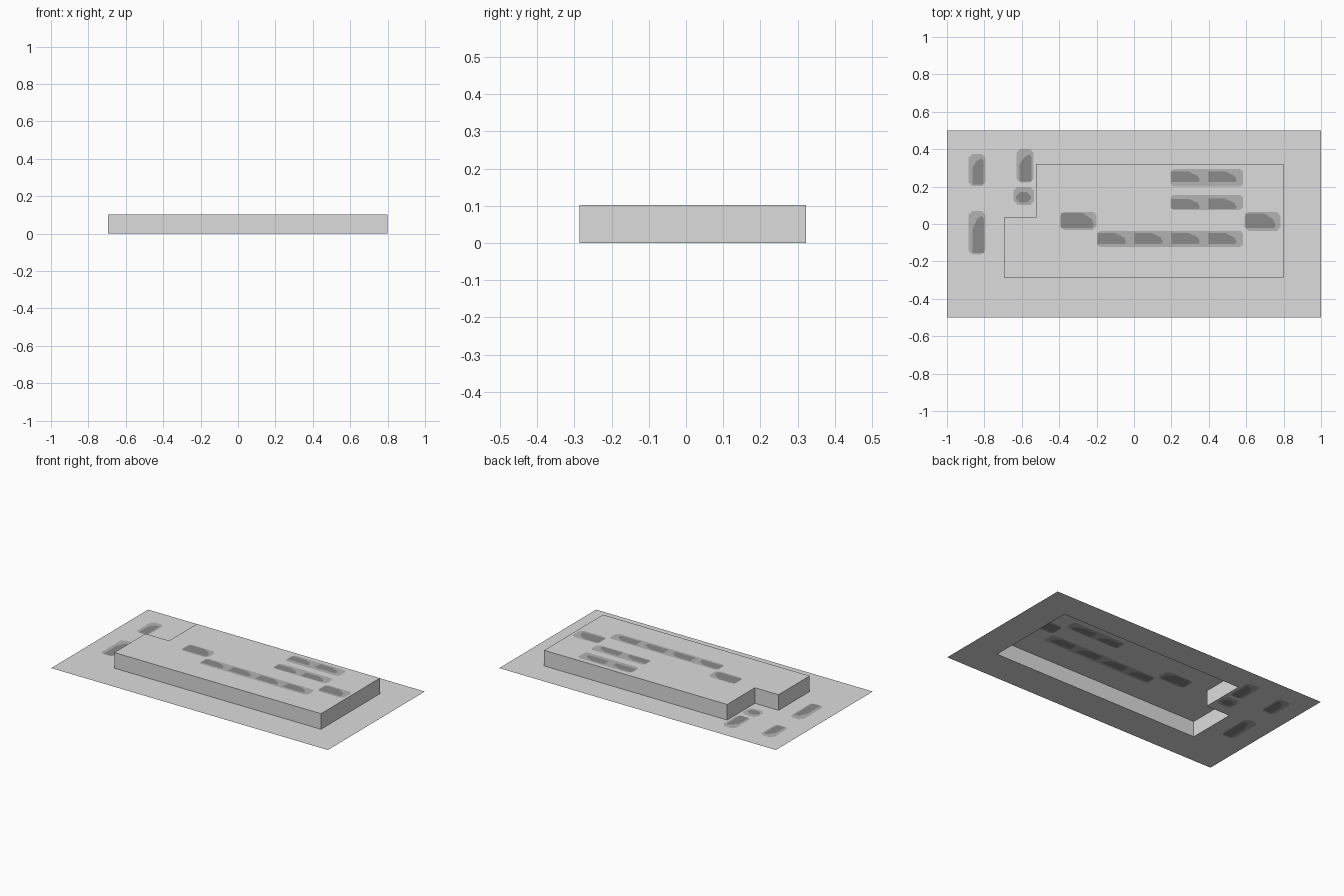
import bpy, bmesh
from mathutils import Vector
from mathutils.geometry import delaunay_2d_cdt

if "Cube" in bpy.data.objects:
    bpy.data.objects.remove(bpy.data.objects["Cube"])

HEIGHT = 0.102


def material(name, v):
    m = bpy.data.materials.new(name)
    m.diffuse_color = (v, v, v, 1)
    m.use_nodes = True
    m.node_tree.nodes["Principled BSDF"].inputs["Base Color"].default_value = m.diffuse_color
    return m


MATS = [material("light grey", 0.72), material("mid grey", 0.45), material("dark grey", 0.26)]


def rect(x0, x1, y0, y1):
    return [(x0, y0), (x1, y0), (x1, y1), (x0, y1)]


def halo(x0, x1, y0, y1, c=0.02):
    # rectangle with cut corners
    return [(x0 + c, y0), (x1 - c, y0), (x1, y0 + c), (x1, y1 - c),
            (x1 - c, y1), (x0 + c, y1), (x0, y1 - c), (x0, y0 + c)]


def dash_right(x0, x1, y0, y1):
    # flat left end, tapering towards +x
    h = y1 - y0
    return [(x0, y0), (x1 - 0.008, y0), (x1, y0 + 0.2 * h),
            (x1 - 0.012, y0 + 0.6 * h), (x1 - 0.06, y1), (x0, y1)]


def dash_up(x0, x1, y0, y1):
    # flat lower end, tapering towards +y
    w = x1 - x0
    t = 0.35 * (y1 - y0)
    return [(x0, y0), (x1, y0), (x1, y1 - 0.015), (x1 - 0.2 * w, y1),
            (x0 + 0.4 * w, y1 - 0.015), (x0, y1 - t)]


def sheet(bm, z, outline, halos, darks, hole=None):
    # flat sheet with the painted patches cut into it
    loops = [outline] + halos + darks + ([hole] if hole else [])
    pts, faces = [], []
    for lp in loops:
        faces.append(list(range(len(pts), len(pts) + len(lp))))
        pts += [Vector(p) for p in lp]
    vs, _, fs, _, _, origin = delaunay_2d_cdt(pts, [], faces, 1, 1e-5)
    bv = [bm.verts.new((v.x, v.y, z)) for v in vs]
    first_dark = 1 + len(halos)
    last_dark = first_dark + len(darks)
    for f, ids in zip(fs, origin):
        if hole and last_dark in ids:
            continue
        face = bm.faces.new([bv[i] for i in f])
        face.normal_update()
        if face.normal.z < 0:
            face.normal_flip()
        if any(first_dark <= i < last_dark for i in ids):
            face.material_index = 2
        elif any(0 < i < first_dark for i in ids):
            face.material_index = 1


def finish(bm, name):
    bmesh.ops.remove_doubles(bm, verts=bm.verts, dist=1e-5)
    me = bpy.data.meshes.new(name)
    bm.to_mesh(me)
    bm.free()
    for m in MATS:
        me.materials.append(m)
    bpy.context.collection.objects.link(bpy.data.objects.new(name, me))


BLOCK = [(-0.694, -0.286), (0.80, -0.286), (0.80, 0.322),
         (-0.523, 0.322), (-0.523, 0.036), (-0.694, 0.036)]

# Base sheet, open under the block, with four patches beside the notch
bm = bmesh.new()
sheet(bm, 0, rect(-1, 1, -0.5, 0.5),
      [halo(-0.885, -0.795, 0.203, 0.375), halo(-0.885, -0.795, -0.162, 0.07),
       halo(-0.628, -0.537, 0.222, 0.40), halo(-0.643, -0.535, 0.102, 0.198)],
      [dash_up(-0.863, -0.805, 0.21, 0.352), dash_up(-0.863, -0.802, -0.155, 0.043),
       dash_up(-0.611, -0.547, 0.227, 0.372), halo(-0.63, -0.552, 0.115, 0.17)],
      BLOCK)
finish(bm, "base_sheet")

# Raised block: patched roof and walls
halos = [halo(-0.395, -0.20, -0.032, 0.065), halo(0.592, 0.783, -0.037, 0.065)]
darks = [dash_right(-0.391, -0.215, -0.022, 0.059), dash_right(0.597, 0.757, -0.022, 0.055)]
for y0, y1, h0, h1, first in ((0.225, 0.28, 0.20, 0.293, 2),
                              (0.08, 0.135, 0.075, 0.155, 2),
                              (-0.107, -0.048, -0.122, -0.037, 0)):
    halos.append(halo(-0.199 + 0.197 * first, 0.584, h0, h1, 0.015)
                 if first == 0 else halo(0.195, 0.584, h0, h1, 0.015))
    for i in range(first, 4):
        x = -0.194 + i * 0.197
        darks.append(dash_right(x, x + 0.152, y0, y1))
bm = bmesh.new()
sheet(bm, HEIGHT, BLOCK, halos, darks)
for a, b in zip(BLOCK, BLOCK[1:] + BLOCK[:1]):
    bm.faces.new([bm.verts.new(p) for p in
                  ((*a, 0), (*b, 0), (*b, HEIGHT), (*a, HEIGHT))])
finish(bm, "raised_block")
